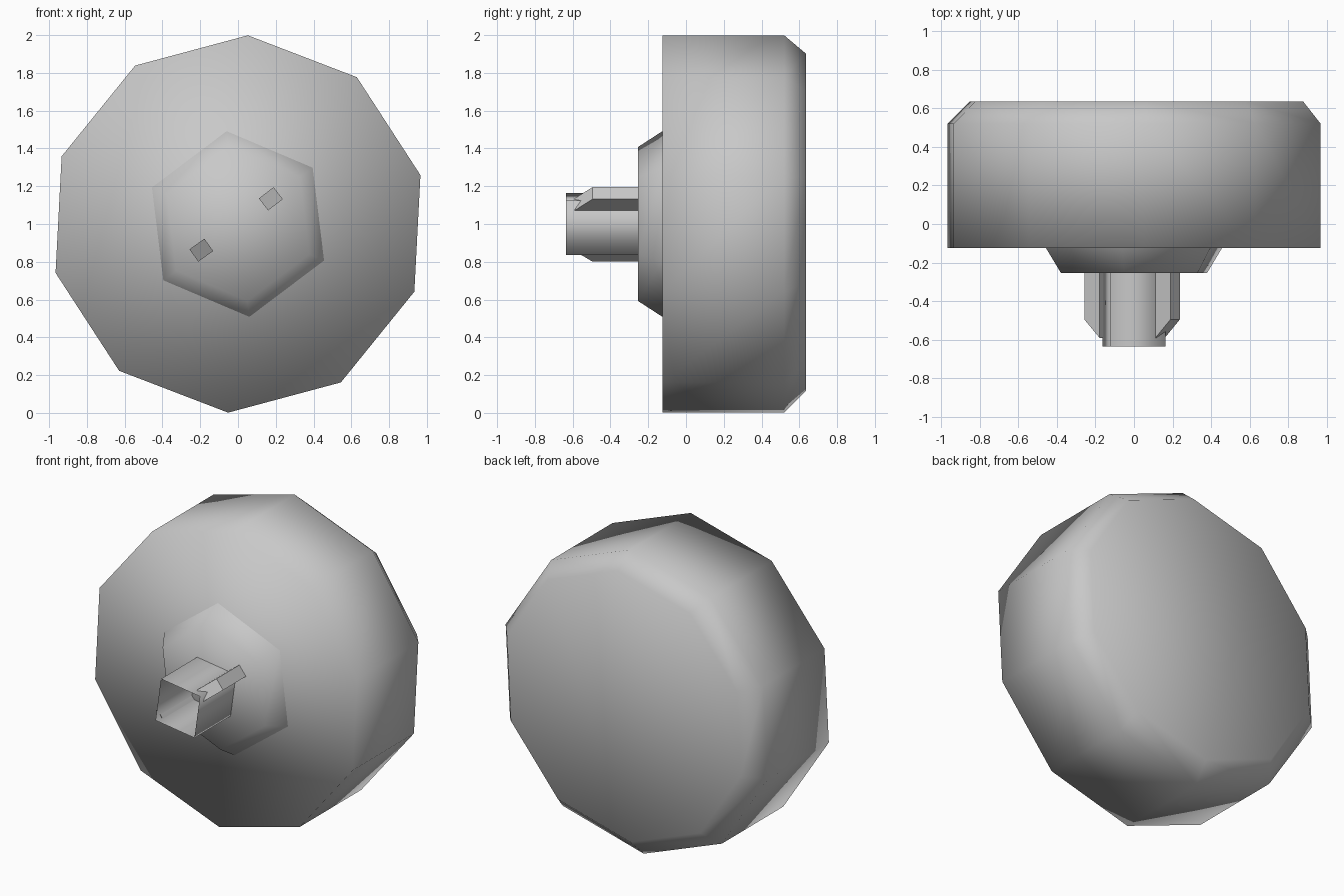
import bpy, bmesh
from math import cos, sin, radians, tau

cube = bpy.data.objects.get("Cube")
if cube:
    bpy.data.objects.remove(cube, do_unlink=True)

grey = bpy.data.materials.new("plain grey")
grey.use_nodes = True
grey.diffuse_color = (0.58, 0.58, 0.58, 1)
grey.node_tree.nodes["Principled BSDF"].inputs["Base Color"].default_value = (0.58, 0.58, 0.58, 1)

AXLE_Z = 1.0


def loft(name, rings, caps=(), smooth=True):
    """Bridge rings of points with quads and close the listed end rings."""
    bm = bmesh.new()
    loops = [[bm.verts.new(p) for p in ring] for ring in rings]
    for a, b in zip(loops, loops[1:]):
        n = len(a)
        for i in range(n):
            j = (i + 1) % n
            bm.faces.new((a[i], a[j], b[j], b[i]))
    for end in caps:
        bm.faces.new(loops[end])
    bmesh.ops.recalc_face_normals(bm, faces=bm.faces[:])
    for f in bm.faces:
        f.smooth = smooth
    mesh = bpy.data.meshes.new(name)
    bm.to_mesh(mesh)
    bm.free()
    mesh.materials.append(grey)
    obj = bpy.data.objects.new(name, mesh)
    bpy.context.collection.objects.link(obj)
    return obj


def ring(sides, radius, y, turn, cx=0, cz=0):
    """Regular polygon around the axle."""
    angles = [radians(turn) + tau * i / sides for i in range(sides)]
    return [(cx + radius * cos(a), y, AXLE_Z + cz + radius * sin(a)) for a in angles]


# Ten-sided wheel with a chamfered back
loft("wheel", [ring(10, 1.0, -0.125, 15),
               ring(10, 1.0, 0.52, 15),
               ring(10, 0.893, 0.635, 15, 0.013, 0.01)], caps=(0, -1))

# Six-sided tapered hub flange
loft("hub_flange", [ring(6, 0.41, -0.255, 37),
                    ring(6, 0.495, -0.125, 37)], caps=(0,))

# Open square sleeve
loft("square_sleeve", [ring(4, 0.205, -0.635, 37),
                       ring(4, 0.205, -0.255, 37)])


# Keys on two opposite sleeve corners, with sloped front ends
def key(name, turn, inner, outer, half=0.04):
    c, s = cos(radians(turn)), sin(radians(turn))
    corners = [(inner, -half), (outer, -half), (outer, half), (inner, half)]

    def section(y_inner, y_outer):
        return [(u * c - v * s, y_inner if u == inner else y_outer,
                 AXLE_Z + u * s + v * c) for u, v in corners]

    loft(name, [section(-0.59, -0.495), section(-0.255, -0.255)], caps=(0, -1), smooth=False)


key("left_key", 37.5, 0.17, 0.268)
key("right_key", 215.5, 0.19, 0.287)
